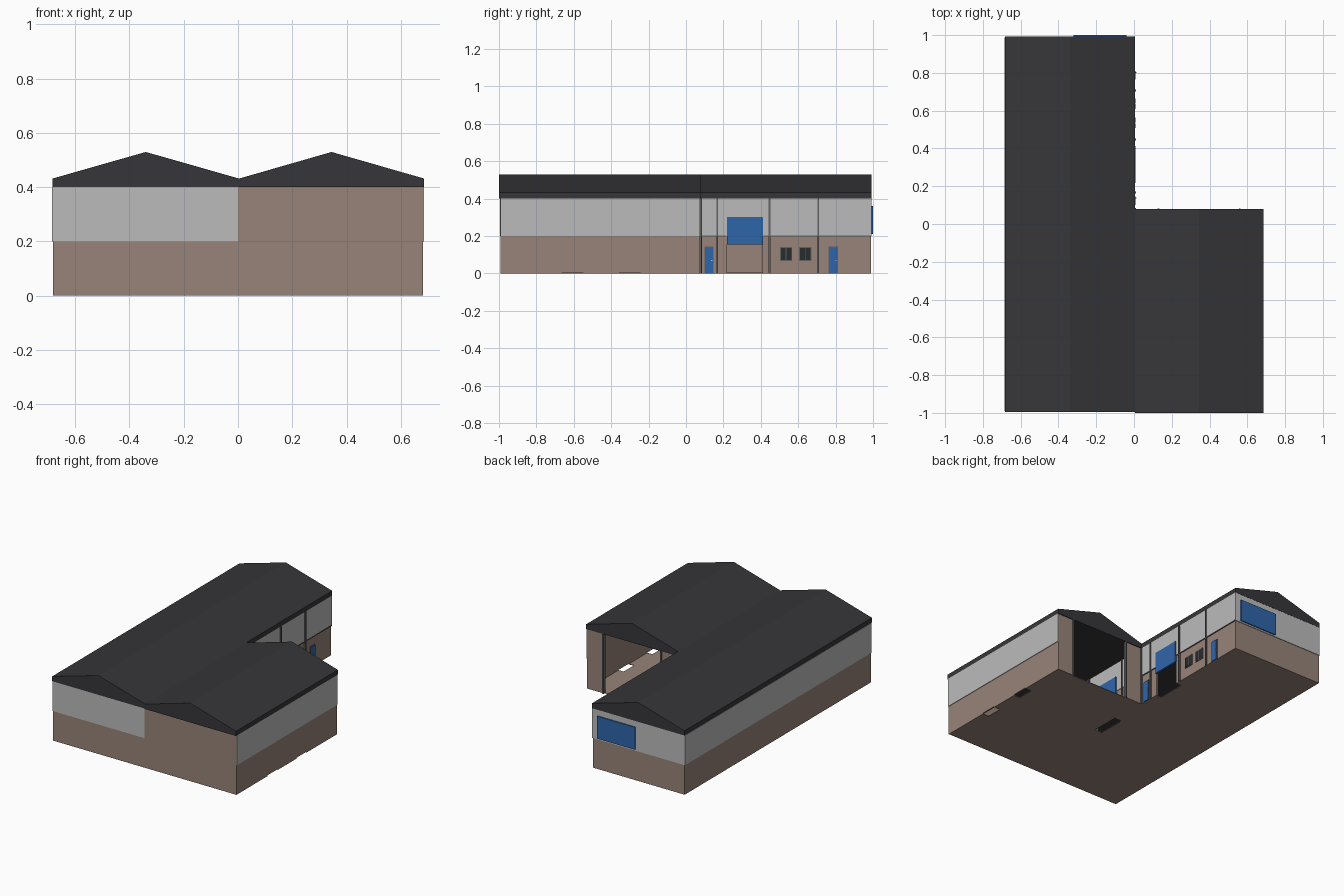
import bpy, bmesh

if "Cube" in bpy.data.objects:
    bpy.data.objects.remove(bpy.data.objects["Cube"])


def material(name, rgb):
    m = bpy.data.materials.new(name)
    m.diffuse_color = (*rgb, 1)
    m.use_nodes = True
    m.node_tree.nodes["Principled BSDF"].inputs["Base Color"].default_value = m.diffuse_color
    return m


BROWN = material("brown_wall", (0.31, 0.23, 0.19))
GREY = material("grey_cladding", (0.50, 0.50, 0.50))
ROOF = material("dark_roof", (0.037, 0.036, 0.041))
BLUE = material("blue_door", (0.028, 0.13, 0.40))
STEEL = material("steel_trim", (0.12, 0.12, 0.12))
GLASS = material("dark_glass", (0.02, 0.025, 0.025))


def prism(name, pts, offset, mat):
    """Extrude a closed outline along an offset vector."""
    bm = bmesh.new()
    face = bm.faces.new([bm.verts.new(p) for p in pts])
    ext = bmesh.ops.extrude_face_region(bm, geom=[face], use_keep_orig=True)
    new = [g for g in ext["geom"] if isinstance(g, bmesh.types.BMVert)]
    bmesh.ops.translate(bm, verts=new, vec=offset)
    bmesh.ops.recalc_face_normals(bm, faces=bm.faces)
    me = bpy.data.meshes.new(name)
    bm.to_mesh(me)
    bm.free()
    ob = bpy.data.objects.new(name, me)
    bpy.context.collection.objects.link(ob)
    if mat:
        me.materials.append(mat)
    return ob


def box(name, x, y, z, mat):
    pts = [(x[0], y[0], z[0]), (x[1], y[0], z[0]), (x[1], y[1], z[0]), (x[0], y[1], z[0])]
    return prism(name, pts, (0, 0, z[1] - z[0]), mat)


def cut(ob, cutters):
    for c in cutters:
        mod = ob.modifiers.new("opening", 'BOOLEAN')
        mod.operation = 'DIFFERENCE'
        mod.solver = 'EXACT'
        mod.object = c


# L-shaped floor
outline = [(-0.68, -0.985), (0.68, -0.985), (0.68, 0.07), (0, 0.07), (0, 0.985), (-0.68, 0.985)]
floor = prism("floor", [(x, y, 0) for x, y in outline], (0, 0, 0.004), BROWN)

# Outer walls
left_wall = box("left_wall", (-0.682, -0.672), (-0.99, 0.988), (0, 0.4), BROWN)
right_wall = box("right_wall", (0.672, 0.682), (-0.992, 0.075), (0, 0.4), BROWN)
box("front_wall", (-0.672, 0.672), (-0.99, -0.98), (0, 0.4), BROWN)
box("back_wall", (-0.672, -0.01), (0.978, 0.988), (0, 0.4), BROWN)
middle_wall = box("middle_wall", (-0.01, 0), (-0.98, 0.988), (0, 0.4), BROWN)

# Piers and jambs of the open bay
for side, x0, x1, jamb in (("inner", 0, 0.13, 0.13), ("outer", 0.56, 0.672, 0.56)):
    box(side + "_bay_pier", (x0, x1), (0.065, 0.075), (0, 0.4), BROWN)
    box(side + "_bay_jamb", (jamb - 0.005, jamb + 0.005), (0.062, 0.083), (0, 0.4), STEEL)

# Grey upper cladding
box("left_cladding", (-0.686, -0.682), (-0.99, 0.988), (0.2, 0.4), GREY)
box("right_cladding", (0.682, 0.686), (-0.992, 0.075), (0.2, 0.4), GREY)
box("front_cladding", (-0.682, 0), (-0.994, -0.99), (0.2, 0.4), GREY)
box("back_cladding", (-0.682, 0.004), (0.988, 0.992), (0.2, 0.4), GREY)
middle_cladding = box("middle_cladding", (0, 0.004), (-0.98, 0.988), (0.2, 0.4), GREY)

# Roller doors, half open, over doorways through the middle wall
for i, y in enumerate((0.315, -0.265)):
    c = box(f"doorway_cutter_{i}", (-0.04, 0.015), (y - 0.095, y + 0.095), (-0.02, 0.3), None)
    c.hide_render = True
    c.hide_set(True)
    c.display_type = 'WIRE'
    cut(floor, [c])
    cut(middle_wall, [c])
    cut(middle_cladding, [c])
    box(f"roller_door_{i}", (-0.006, 0.009), (y - 0.097, y + 0.097), (0.155, 0.302), BLUE)

# Floor drains along the right wall
for i, y in enumerate((-0.605, -0.30)):
    c = box(f"drain_cutter_{i}", (0.635, 0.70), (y - 0.055, y + 0.055), (-0.02, 0.006), None)
    c.hide_render = True
    c.hide_set(True)
    c.display_type = 'WIRE'
    cut(floor, [c])
    cut(right_wall, [c])

# Closed roller door on the back gable
box("back_roller_door", (-0.32, -0.04), (0.99, 1.0), (0.21, 0.36), BLUE)

# Posts along the middle wall
for i, y in enumerate((-0.43, -0.11, 0.08, 0.167, 0.447, 0.707)):
    box(f"post_{i}", (0, 0.01), (y - 0.005, y + 0.005), (0, 0.4), STEEL)
box("rail", (0, 0.006), (0.075, 0.215), (0.198, 0.204), STEEL)
box("rail_rear", (0, 0.006), (0.415, 0.988), (0.198, 0.204), STEEL)

# Blue personnel doors with frames and handles
for i, y in enumerate((0.123, 0.787)):
    box(f"door_frame_{i}", (0, 0.005), (y - 0.025, y + 0.025), (0, 0.143), STEEL)
    box(f"door_{i}", (0, 0.008), (y - 0.022, y + 0.022), (0, 0.14), BLUE)
    box(f"door_handle_{i}", (0.008, 0.012), (y + 0.012, y + 0.018), (0.066, 0.071), GREY)

# Two-pane windows
for i, y in enumerate((0.535, 0.637)):
    box(f"window_frame_{i}", (0, 0.005), (y - 0.033, y + 0.033), (0.067, 0.142), STEEL)
    for s in (-1, 1):
        box(f"window_pane_{i}_{s}", (0, 0.007), (y + s * 0.015 - 0.013, y + s * 0.015 + 0.013),
            (0.072, 0.137), GLASS)


# Gabled roofs
def gable(name, x0, x1, y0, y1):
    profile = [(x0, 0.4), (x1, 0.4), (x1, 0.432), ((x0 + x1) / 2, 0.53), (x0, 0.432)]
    prism(name, [(x, y0, z) for x, z in profile], (0, y1 - y0, 0), ROOF)


gable("left_roof", -0.684, 0.004, -0.995, 0.993)
gable("right_roof", 0.004, 0.686, -1.0, 0.08)
